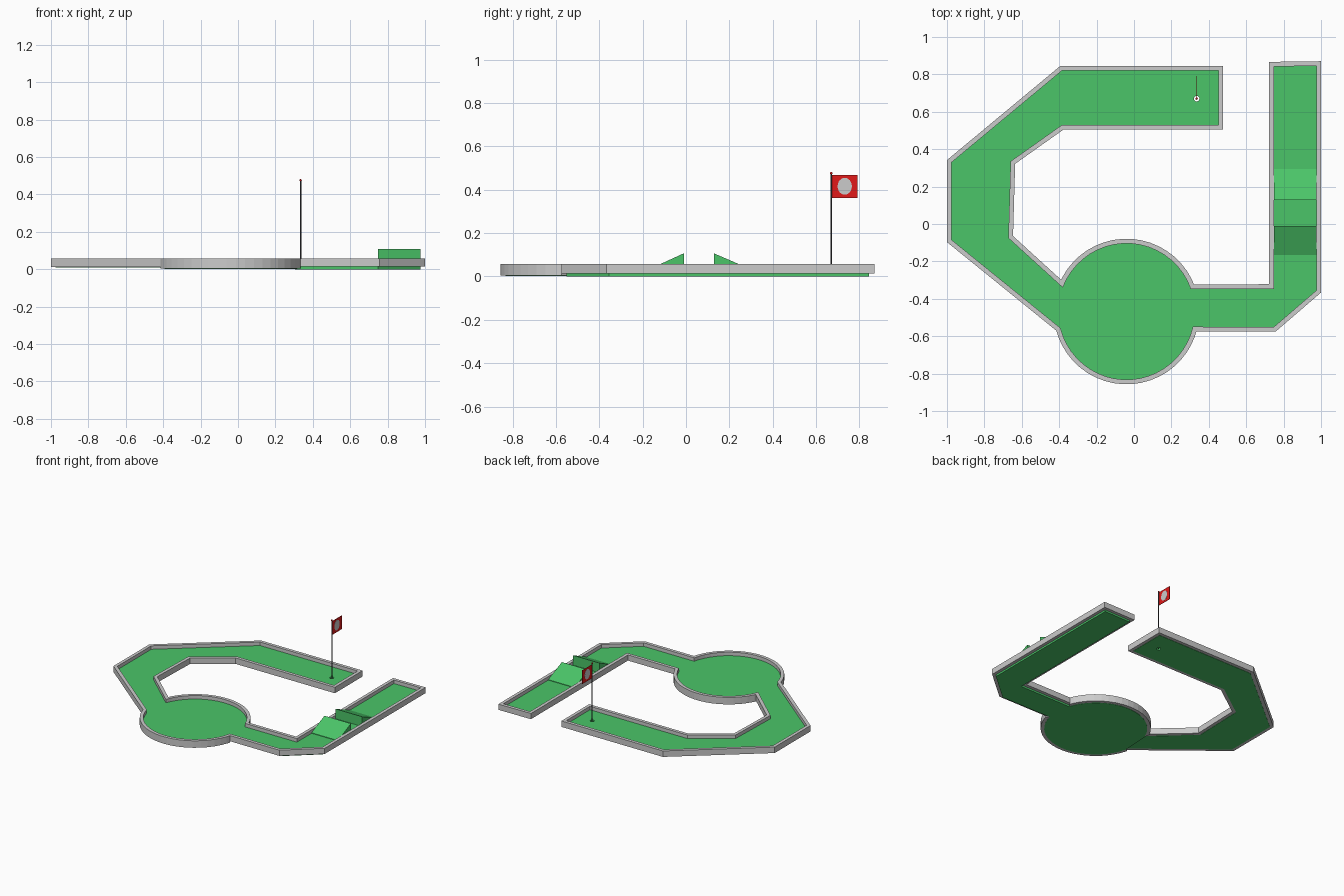
import bpy, bmesh
from math import cos, sin, radians, pi
from mathutils import Vector

if "Cube" in bpy.data.objects:
    bpy.data.objects.remove(bpy.data.objects["Cube"])


def material(name, rgb):
    m = bpy.data.materials.new(name)
    m.diffuse_color = (*rgb, 1)
    m.use_nodes = True
    m.node_tree.nodes["Principled BSDF"].inputs["Base Color"].default_value = m.diffuse_color
    return m


GREEN = material("turf_green", (0.07, 0.56, 0.14))
RED = material("flag_red", (0.75, 0.01, 0.01))
DARK = material("pole_dark", (0.06, 0.06, 0.07))


def finish(name, bm, mat=None):
    bmesh.ops.recalc_face_normals(bm, faces=bm.faces)
    me = bpy.data.meshes.new(name)
    bm.to_mesh(me)
    bm.free()
    ob = bpy.data.objects.new(name, me)
    bpy.context.collection.objects.link(ob)
    if mat:
        me.materials.append(mat)
    return ob


def prism(name, points, direction, mat=None):
    """Extrude a flat 3D outline along a direction."""
    bm = bmesh.new()
    face = bm.faces.new([bm.verts.new(p) for p in points])
    new = bmesh.ops.extrude_face_region(bm, geom=[face], use_keep_orig=True)
    bmesh.ops.translate(bm, vec=direction,
                        verts=[v for v in new["geom"] if isinstance(v, bmesh.types.BMVert)])
    return finish(name, bm, mat)


def floor(name, pts, z0, z1):
    return prism(name, [(x, y, z0) for x, y in pts], (0, 0, z1 - z0), GREEN)


# Clockwise inner boundary of the course: left lane, upper arc, right lane, lower arc
CX, CY, R = -0.04, -0.468, 0.364


def arc(a0, a1, n):
    angles = [radians(a0 + (a1 - a0) * i / n) for i in range(n + 1)]
    return [(CX + R * cos(a), CY + R * sin(a)) for a in angles]


left = [(-0.975, -0.085), (-0.975, 0.33), (-0.385, 0.82), (0.452, 0.82),
        (0.452, 0.53), (-0.385, 0.53), (-0.66, 0.335), (-0.672, -0.075)]
right = [(0.748, -0.347), (0.748, 0.842), (0.975, 0.845), (0.975, -0.355), (0.748, -0.55)]
upper = arc(159.4, 19.3, 19)
lower = arc(347.1, 194, 21)
loop = [Vector(p) for p in left + upper + right + lower]
N = len(loop)
WALL, TOP, TURF = 0.025, 0.058, 0.031


def offset(i):
    """Mitred outward offset of one boundary point."""
    d1 = (loop[i] - loop[i - 1]).normalized()
    d2 = (loop[(i + 1) % N] - loop[i]).normalized()
    n1, n2 = Vector((-d1.y, d1.x)), Vector((-d2.y, d2.x))
    return loop[i] + (n1 + n2) * (WALL / (1 + n1.dot(n2)))


def wall(name, start, count, z0):
    """Border strip following a run of boundary points."""
    bm = bmesh.new()
    rings = []
    for k in range(count):
        i = (start + k) % N
        a, b = loop[i], offset(i)
        rings.append([bm.verts.new((p.x, p.y, z)) for p, z in
                      ((a, z0), (b, z0), (b, TOP), (a, TOP))])
    for r, s in zip(rings, rings[1:]):
        for j in range(4):
            bm.faces.new((r[j], r[(j + 1) % 4], s[(j + 1) % 4], s[j]))
    bm.faces.new(rings[0])
    bm.faces.new(rings[-1])
    return finish(name, bm)


# Turf slabs
hole_lane = floor("hole_lane_turf", [lower[-1]] + left + [upper[0]], 0.01, TURF)
floor("round_turf", upper + lower, 0.002, TURF)
floor("tee_lane_turf", [upper[-1]] + right + [lower[0]], 0.0, TURF)

# Borders
i_up = len(left)
i_right = i_up + len(upper)
i_low = i_right + len(right)
wall("hole_lane_border", N - 1, len(left) + 2, 0.012)
wall("round_border_upper", i_up, len(upper), 0.004)
wall("tee_lane_border", i_right - 1, len(right) + 2, 0.014)
wall("round_border_lower", i_low, len(lower), 0.004)

# Jump ramps on the tee lane
for name, foot, edge in (("landing_ramp", 0.295, 0.128), ("takeoff_ramp", -0.167, -0.01)):
    prism(name, [(0.748, foot, TURF), (0.748, edge, TURF), (0.748, edge, 0.107),
                 (0.748, foot, TURF + 0.004)], (0.227, 0, 0), GREEN)

# Cup hole cut through the turf
HX, HY = 0.335, 0.67


def cylinder(name, r, z0, z1, sides, mat=None):
    return prism(name, [(HX + r * cos(2 * pi * i / sides), HY + r * sin(2 * pi * i / sides), z0)
                        for i in range(sides)], (0, 0, z1 - z0), mat)


cutter = cylinder("cup_cutter", 0.015, -0.05, 0.1, 20)
cutter.hide_render = True
mod = hole_lane.modifiers.new("cup", 'BOOLEAN')
mod.object = cutter
mod.operation = 'DIFFERENCE'
mod.solver = 'EXACT'
bpy.context.view_layer.objects.active = hole_lane
bpy.ops.object.modifier_apply(modifier="cup")
bpy.data.objects.remove(cutter)

# Flag pole with ball tip
cylinder("flag_pole", 0.0035, 0.01, 0.475, 10, DARK)
bm = bmesh.new()
bmesh.ops.create_uvsphere(bm, u_segments=12, v_segments=8, radius=0.006)
bmesh.ops.translate(bm, verts=bm.verts, vec=(HX, HY, 0.476))
tip = finish("pole_tip", bm, RED)
for p in tip.data.polygons:
    p.use_smooth = True

# Flag cloth with a plain oval badge on both sides
prism("flag", [(HX - 0.001, y, z) for y, z in
               ((0.672, 0.362), (0.792, 0.362), (0.792, 0.468), (0.672, 0.468))],
      (0.002, 0, 0), RED)
prism("flag_badge", [(HX - 0.002, 0.732 + 0.033 * cos(2 * pi * i / 24),
                      0.416 + 0.039 * sin(2 * pi * i / 24)) for i in range(24)],
      (0.004, 0, 0))
